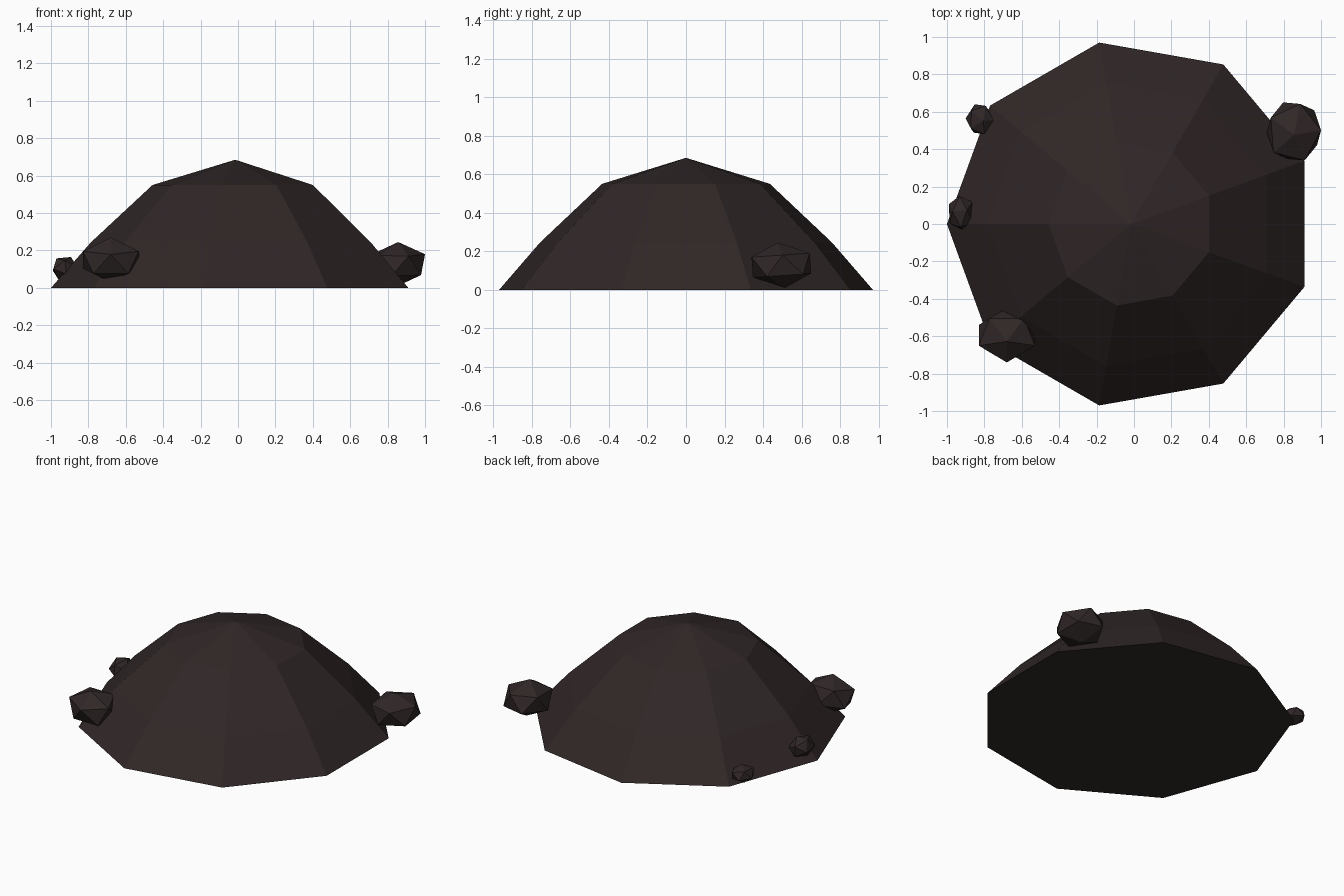
import bpy, bmesh
from math import cos, sin, pi, radians
from mathutils import Euler, Vector

default = bpy.data.objects.get("Cube")
if default:
    bpy.data.objects.remove(default)

# One dark brown stone colour
stone = bpy.data.materials.new("dark_stone")
stone.use_nodes = True
colour = (0.03, 0.02, 0.02, 1)
stone.diffuse_color = colour
bsdf = stone.node_tree.nodes["Principled BSDF"]
bsdf.inputs["Base Color"].default_value = colour
bsdf.inputs["Roughness"].default_value = 0.9


def finish(bm, name):
    bmesh.ops.recalc_face_normals(bm, faces=bm.faces)
    mesh = bpy.data.meshes.new(name)
    bm.to_mesh(mesh)
    bm.free()
    mesh.materials.append(stone)
    obj = bpy.data.objects.new(name, mesh)
    bpy.context.collection.objects.link(obj)
    return obj


def make_mound(sides, profile, apex, centre_x):
    """Faceted dome: stacked rings closed by a flat base and a pointed cap."""
    bm = bmesh.new()
    angles = [pi + 2 * pi * i / sides for i in range(sides)]
    rings = [[bm.verts.new((centre_x + r * cos(a), r * sin(a), z)) for a in angles]
             for r, z in profile]
    tip = bm.verts.new((centre_x, 0, apex))
    bm.faces.new(rings[0])
    for i in range(sides):
        j = (i + 1) % sides
        for low, high in zip(rings, rings[1:]):
            bm.faces.new((low[i], low[j], high[j], high[i]))
        bm.faces.new((rings[-1][i], rings[-1][j], tip))
    return finish(bm, "mound")


def make_rock(name, low, high, turn):
    """Twenty-sided rock, turned and then fitted to its extents."""
    bm = bmesh.new()
    bmesh.ops.create_icosphere(bm, subdivisions=1, radius=1)
    rotation = Euler([radians(t) for t in turn]).to_matrix()
    bmesh.ops.rotate(bm, verts=bm.verts, matrix=rotation)
    for k in range(3):
        values = [v.co[k] for v in bm.verts]
        start, span = min(values), max(values) - min(values)
        for v in bm.verts:
            v.co[k] = low[k] + (v.co[k] - start) / span * (high[k] - low[k])
    centre = (Vector(low) + Vector(high)) / 2
    bmesh.ops.translate(bm, verts=bm.verts, vec=-centre)
    finish(bm, name).location = centre


# Main body
make_mound(9, [(0.985, 0), (0.77, 0.245), (0.442, 0.55)], 0.685, -0.015)

# Loose rocks around the foot
make_rock("back_left_rock", (0.71, 0.34, 0.01), (1.0, 0.65, 0.245), (6, 0, 5))
make_rock("front_right_rock", (-0.83, -0.74, 0.03), (-0.53, -0.45, 0.27), (0, 13, -90))
make_rock("right_rock", (-0.99, -0.03, 0.04), (-0.86, 0.15, 0.165), (10, 25, 40))
make_rock("back_right_rock", (-0.9, 0.48, 0.025), (-0.75, 0.64, 0.135), (15, 0, 70))
